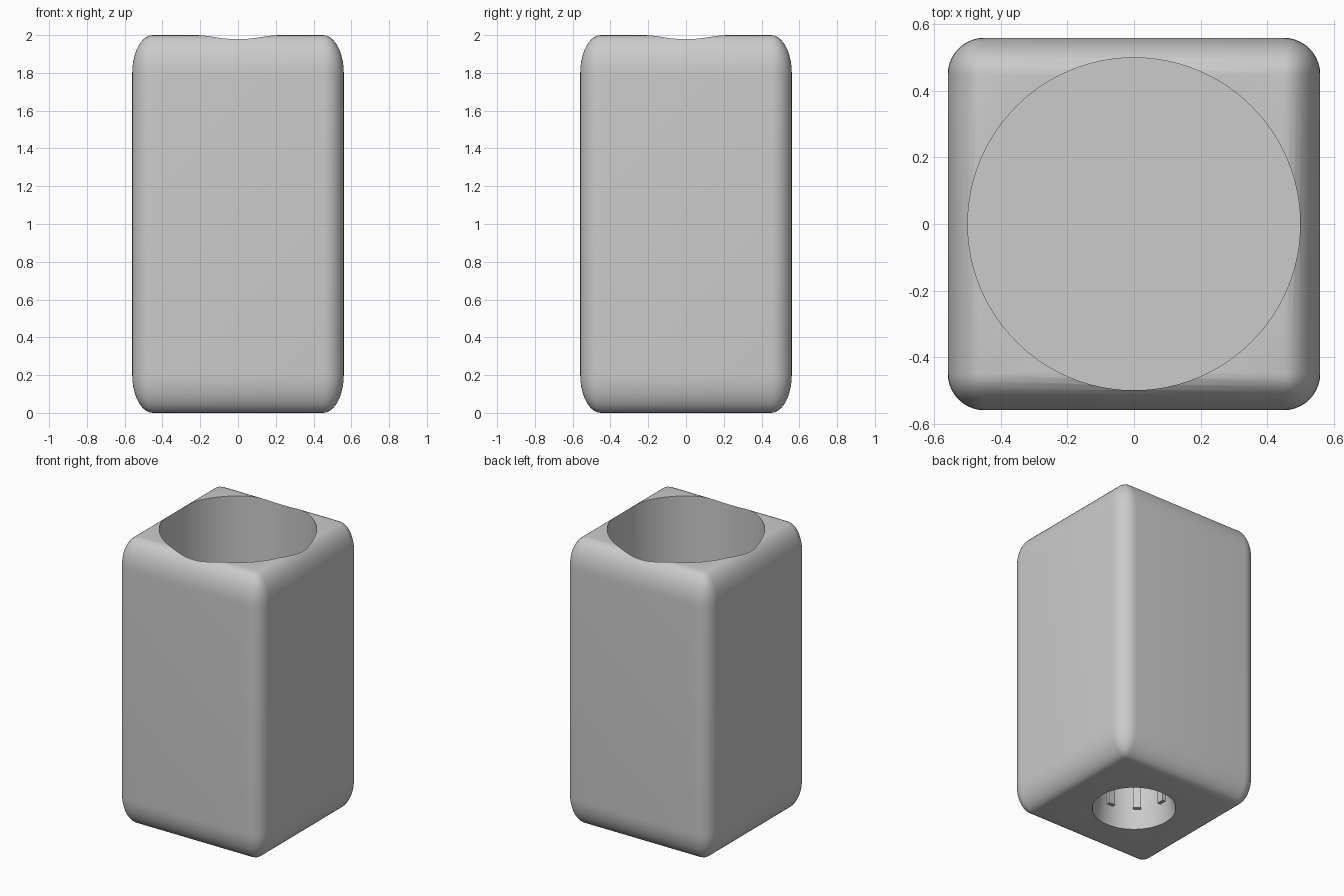
import bpy, bmesh, math
from mathutils import Matrix

old = bpy.data.objects.get("Cube")
if old:
    bpy.data.objects.remove(old, do_unlink=True)

HALF, ROUND, HEIGHT = 0.56, 0.11, 2.0
POCKET_R, POCKET_FLOOR = 0.5, 0.5
SOCKET_TOP = 0.4

grey = bpy.data.materials.new("plain grey")
grey.use_nodes = True
grey.diffuse_color = (0.6, 0.6, 0.6, 1)
grey.node_tree.nodes["Principled BSDF"].inputs["Base Color"].default_value = (0.6, 0.6, 0.6, 1)


def add_object(name, bm):
    bmesh.ops.recalc_face_normals(bm, faces=bm.faces)
    mesh = bpy.data.meshes.new(name)
    bm.to_mesh(mesh)
    bm.free()
    mesh.materials.append(grey)
    obj = bpy.data.objects.new(name, mesh)
    bpy.context.collection.objects.link(obj)
    return obj


def activate(obj):
    bpy.ops.object.select_all(action='DESELECT')
    obj.select_set(True)
    bpy.context.view_layer.objects.active = obj


def lathe(name, profile, steps=96):
    """Closed solid of revolution from (radius, z) rings, capped at both ends."""
    bm = bmesh.new()
    rings = []
    for r, z in profile:
        rings.append([bm.verts.new((r * math.cos(a), r * math.sin(a), z))
                      for a in (math.tau * i / steps for i in range(steps))])
    for low, high in zip(rings, rings[1:]):
        for i in range(steps):
            j = (i + 1) % steps
            bm.faces.new((low[i], low[j], high[j], high[i]))
    bm.faces.new(rings[0])
    bm.faces.new(rings[-1])
    return add_object(name, bm)


def cut(target, cutter):
    cutter.hide_render = True
    mod = target.modifiers.new("cut", 'BOOLEAN')
    mod.operation, mod.solver, mod.object = 'DIFFERENCE', 'EXACT', cutter
    activate(target)
    bpy.ops.object.modifier_apply(modifier=mod.name)
    bpy.data.objects.remove(cutter, do_unlink=True)


# Rounded body: evenly bevelled block, then stretched upward
bm = bmesh.new()
bmesh.ops.create_cube(bm, size=1)
block = 1.1
bmesh.ops.scale(bm, vec=(2 * HALF, 2 * HALF, block), verts=bm.verts)
bmesh.ops.bevel(bm, geom=bm.edges[:], offset=ROUND, offset_type='OFFSET',
                segments=10, profile=0.5, affect='EDGES')
bmesh.ops.scale(bm, vec=(1, 1, HEIGHT / block), verts=bm.verts)
bmesh.ops.translate(bm, vec=(0, 0, HEIGHT / 2), verts=bm.verts)
body = add_object("body", bm)

# Wide round pocket from the top
cut(body, lathe("pocket_cutter", [(POCKET_R, POCKET_FLOOR), (POCKET_R, HEIGHT + 0.2)]))

# Slightly flared socket from below
cut(body, lathe("socket_cutter", [(0.265, -0.1), (0.265, 0), (0.24, 0.13), (0.24, SOCKET_TOP)]))
activate(body)
bpy.ops.object.shade_smooth_by_angle(angle=math.radians(30))

# Eight grip ribs around the socket wall
bm = bmesh.new()
for i in range(8):
    turn = Matrix.Rotation(math.tau * (i + 0.5) / 8 + math.pi / 8, 4, 'Z')
    place = Matrix.Translation((0.235, 0, (0.13 + SOCKET_TOP) / 2))
    size = Matrix.Diagonal((0.04, 0.05, SOCKET_TOP - 0.13, 1))
    bmesh.ops.create_cube(bm, size=1, matrix=turn @ place @ size)
add_object("socket_ribs", bm)
